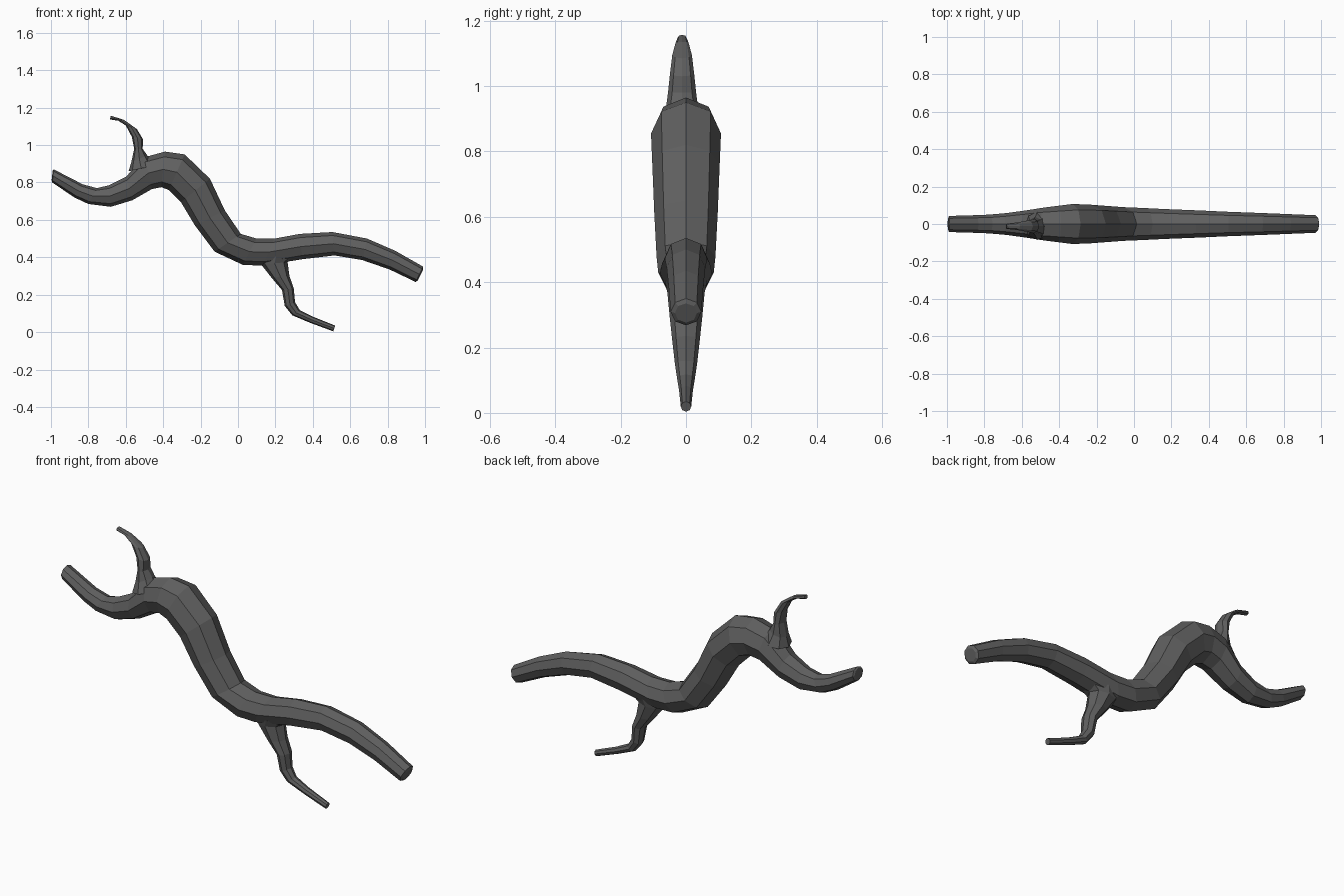
import bpy, bmesh, math
from mathutils import Vector

cube = bpy.data.objects.get("Cube")
if cube:
    bpy.data.objects.remove(cube, do_unlink=True)

bark = bpy.data.materials.new("dark grey bark")
bark.use_nodes = True
colour = (0.115, 0.115, 0.115, 1)
bark.diffuse_color = colour
bark.node_tree.nodes["Principled BSDF"].inputs["Base Color"].default_value = colour


def limb(name, rings, sides=8, round_ends=(True, True)):
    """Sweep a tube; each ring is (x1, z1, x2, z2, half depth, y centre)."""
    sections = []
    for x1, z1, x2, z2, depth, yc in rings:
        a, b = Vector((x1, yc, z1)), Vector((x2, yc, z2))
        sections.append([(a + b) / 2, (a - b) / 2, depth])

    def chamfer(end, inner):
        # small bevelled lip closing the tube end
        out = (end[0] - inner[0]).normalized()
        return [end[0] + out * end[1].length * 0.15, end[1] * 0.72, end[2] * 0.72]

    if round_ends[0]:
        sections.insert(0, chamfer(sections[0], sections[1]))
    if round_ends[1]:
        sections.append(chamfer(sections[-1], sections[-2]))

    bm = bmesh.new()
    loops = []
    for centre, up, depth in sections:
        loop = []
        for i in range(sides):
            t = 2 * math.pi * i / sides
            loop.append(bm.verts.new(centre + up * math.cos(t)
                                     + Vector((0, depth * math.sin(t), 0))))
        loops.append(loop)
    for a, b in zip(loops, loops[1:]):
        for i in range(sides):
            j = (i + 1) % sides
            bm.faces.new((a[i], a[j], b[j], b[i]))
    bm.faces.new(loops[0])
    bm.faces.new(loops[-1])
    bmesh.ops.recalc_face_normals(bm, faces=bm.faces)
    mesh = bpy.data.meshes.new(name)
    bm.to_mesh(mesh)
    bm.free()
    mesh.materials.append(bark)
    obj = bpy.data.objects.new(name, mesh)
    bpy.context.collection.objects.link(obj)
    return obj


# Main S-shaped branch, thickest at the upper bend
limb("main_branch", [
    (-0.985, 0.87, -0.993, 0.80, 0.043, 0),
    (-0.83, 0.79, -0.875, 0.72, 0.047, 0),
    (-0.755, 0.77, -0.80, 0.685, 0.050, 0),
    (-0.69, 0.785, -0.68, 0.67, 0.058, 0),
    (-0.60, 0.83, -0.565, 0.705, 0.072, 0),
    (-0.50, 0.935, -0.46, 0.765, 0.088, 0),
    (-0.39, 0.965, -0.41, 0.775, 0.098, 0),
    (-0.285, 0.95, -0.37, 0.76, 0.107, 0),
    (-0.15, 0.82, -0.305, 0.695, 0.103, 0),
    (-0.07, 0.65, -0.23, 0.57, 0.097, 0),
    (0.015, 0.525, -0.125, 0.43, 0.090, 0),
    (0.10, 0.50, 0.025, 0.36, 0.085, 0),
    (0.195, 0.50, 0.13, 0.355, 0.080, 0),
    (0.33, 0.525, 0.345, 0.39, 0.073, 0),
    (0.505, 0.535, 0.515, 0.41, 0.065, 0),
    (0.69, 0.50, 0.665, 0.385, 0.059, 0),
    (0.84, 0.435, 0.81, 0.335, 0.053, 0),
    (0.99, 0.35, 0.95, 0.268, 0.047, 0),
])

# Upper twig, curling to the right side
limb("upper_twig", [
    (-0.585, 0.86, -0.45, 0.89, 0.075, -0.01),
    (-0.57, 0.91, -0.485, 0.945, 0.050, -0.012),
    (-0.555, 0.98, -0.51, 0.98, 0.043, -0.012),
    (-0.568, 1.045, -0.507, 1.03, 0.037, -0.012),
    (-0.60, 1.105, -0.54, 1.085, 0.030, -0.012),
    (-0.64, 1.13, -0.61, 1.135, 0.020, -0.012),
    (-0.685, 1.137, -0.68, 1.157, 0.014, -0.012),
], round_ends=(False, False))

# Lower twig, dropping from the trunk and curling to the left side
limb("lower_twig", [
    (0.09, 0.40, 0.32, 0.41, 0.065, 0),
    (0.125, 0.36, 0.265, 0.375, 0.057, 0),
    (0.18, 0.29, 0.275, 0.30, 0.050, 0),
    (0.235, 0.225, 0.298, 0.235, 0.043, 0),
    (0.25, 0.14, 0.305, 0.16, 0.034, 0),
    (0.29, 0.09, 0.33, 0.118, 0.027, 0),
    (0.385, 0.05, 0.40, 0.083, 0.021, 0),
    (0.51, 0.004, 0.52, 0.035, 0.016, 0),
], round_ends=(False, False))
